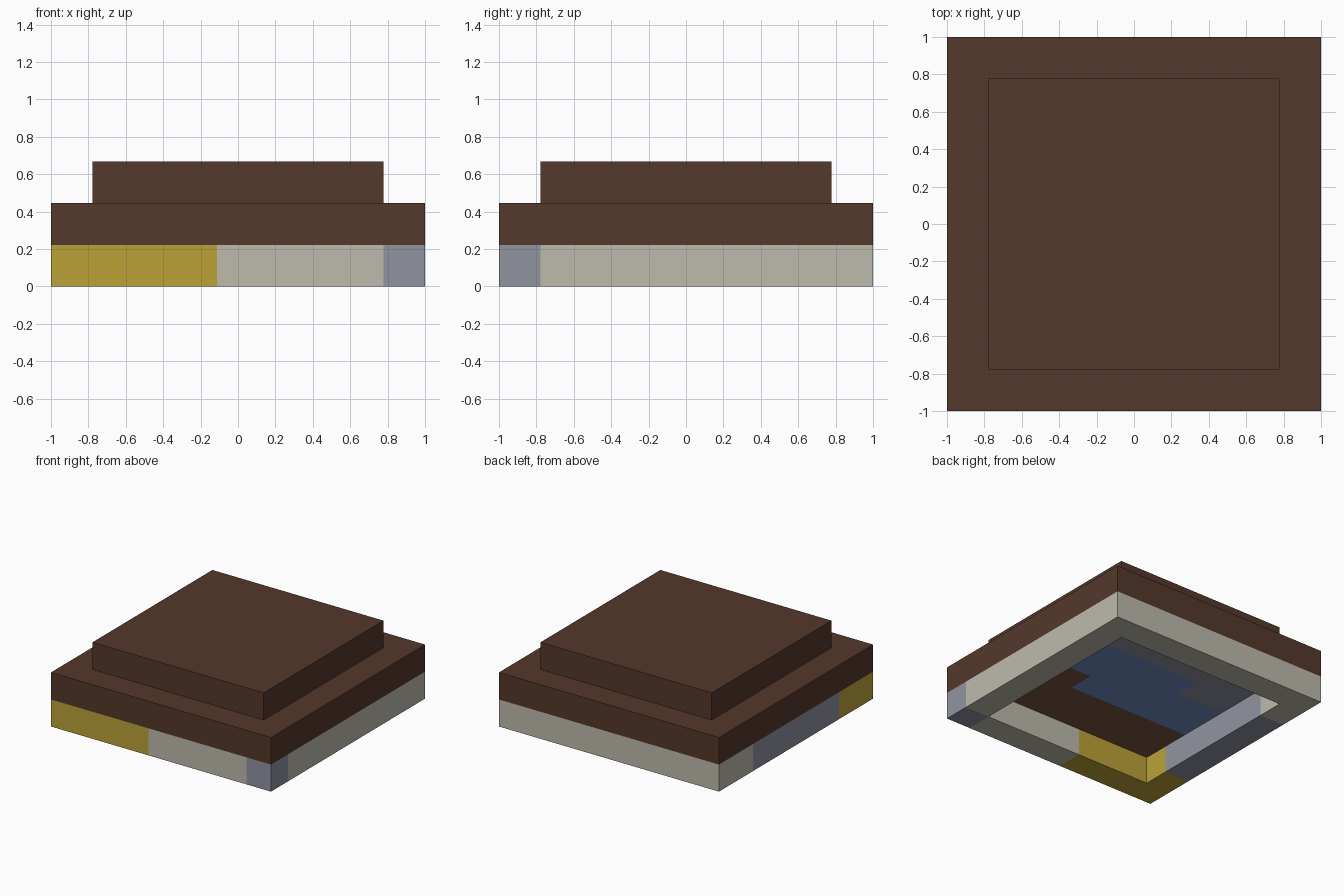
import bpy
import bmesh
from mathutils import Vector

cube = bpy.data.objects.get("Cube")
if cube:
    bpy.data.objects.remove(cube, do_unlink=True)

N = 9            # cells along each side
U = 2 / N        # cell size

COLOURS = {
    "dark_brown": (0.089, 0.040, 0.024),
    "light_brown": (0.181, 0.093, 0.056),
    "ivory": (0.515, 0.491, 0.418),
    "yellow": (0.503, 0.362, 0.040),
    "slate_grey": (0.283, 0.292, 0.352),
    "blue": (0.174, 0.270, 0.565),
}
MATS = {}
for label, rgb in COLOURS.items():
    m = bpy.data.materials.new(label)
    m.use_nodes = True
    m.diffuse_color = (*rgb, 1)
    m.node_tree.nodes["Principled BSDF"].inputs["Base Color"].default_value = (*rgb, 1)
    MATS[label] = m


def layer(name, level, colour_at):
    """One layer of square cells; colour_at(x, y) gives a colour name or None."""
    cells = {(x, y): colour_at(x, y) for x in range(N) for y in range(N)}
    cells = {c: colour for c, colour in cells.items() if colour}
    used = sorted(set(cells.values()))
    bm = bmesh.new()
    for (x, y), colour in cells.items():
        centre = Vector((x + 0.5 - N / 2, y + 0.5 - N / 2, level + 0.5)) * U
        for axis in range(3):
            for sign in (-1, 1):
                n = Vector((0, 0, 0))
                n[axis] = sign
                # skip walls shared by two cells
                if axis < 2 and (x + int(n.x), y + int(n.y)) in cells:
                    continue
                a = Vector((0, 0, 0))
                a[(axis + 1) % 3] = 1
                b = n.cross(a)
                corners = (a + b, b - a, -a - b, a - b)
                face = bm.faces.new([bm.verts.new(centre + (n + c) * U / 2) for c in corners])
                face.material_index = used.index(colour)
    bmesh.ops.remove_doubles(bm, verts=bm.verts, dist=U / 100)
    bmesh.ops.recalc_face_normals(bm, faces=bm.faces)
    mesh = bpy.data.meshes.new(name)
    bm.to_mesh(mesh)
    bm.free()
    for colour in used:
        mesh.materials.append(MATS[colour])
    bpy.context.collection.objects.link(bpy.data.objects.new(name, mesh))


def inside(x, y):
    return 0 < x < N - 1 and 0 < y < N - 1


# Open square frame at the bottom
def frame_colour(x, y):
    if inside(x, y):
        return None
    if (y == 0 and x < 4) or (x == 0 and y < 2):
        return "yellow"
    if (x == N - 1 and y == 0) or (x == 0 and y < 7):
        return "slate_grey"
    return "ivory"


# Wide slab whose underside shows patches inside the frame
def slab_colour(x, y):
    if not inside(x, y):
        return "dark_brown"
    if y < 3 or (x > 5 and y < 4):
        return "light_brown"
    if y > 5 or (x < 3 and y > 4):
        return "slate_grey"
    return "blue"


layer("base_frame", 0, frame_colour)


# The slab's upper face stays brown everywhere
layer("middle_slab", 1, slab_colour)
slab = bpy.data.objects["middle_slab"].data
brown = slab.materials.find("dark_brown")
for p in slab.polygons:
    if p.normal.z > 0.5:
        p.material_index = brown

# Smaller block on top
layer("top_block", 2, lambda x, y: "dark_brown" if inside(x, y) else None)
